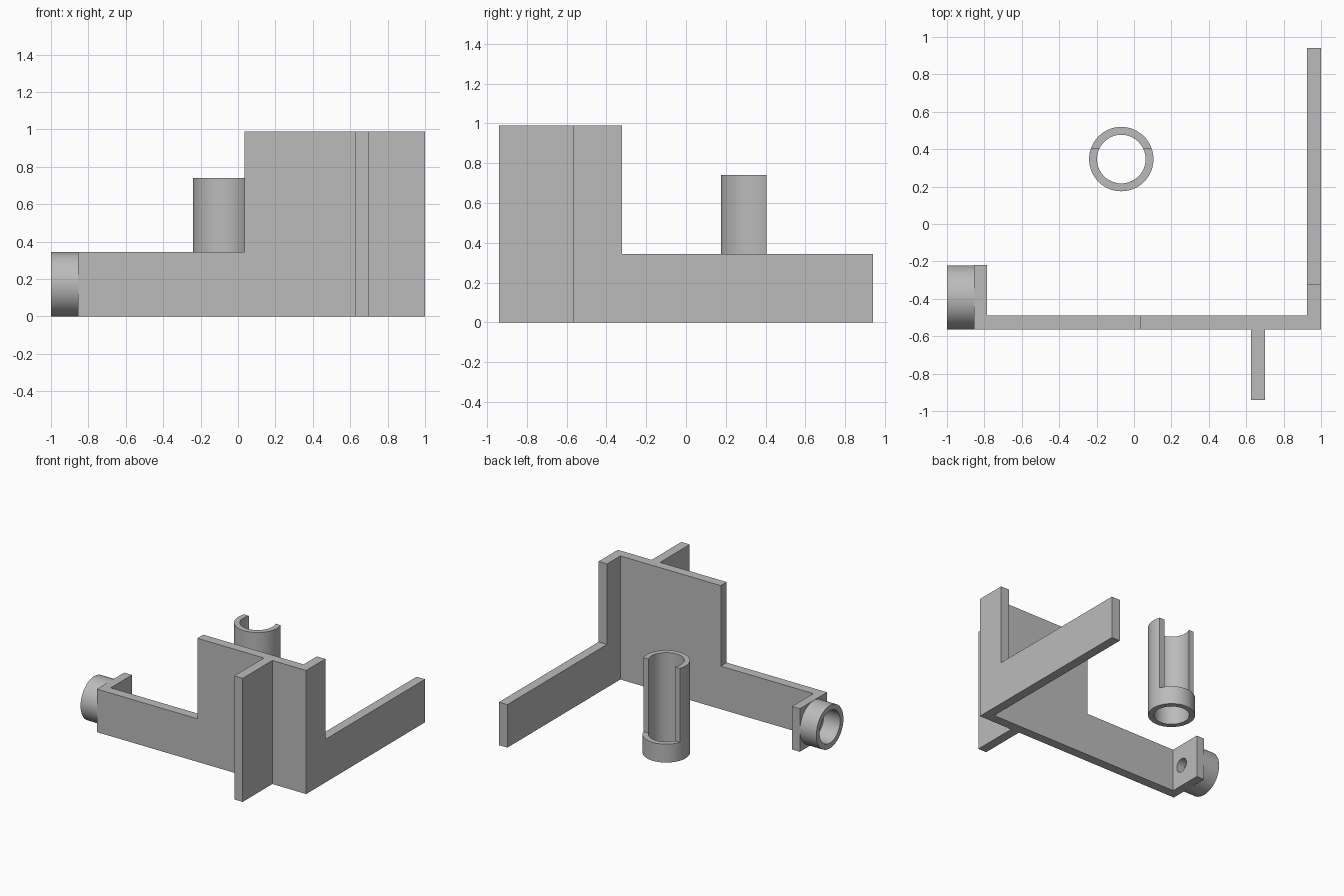
import bpy, bmesh, math
from mathutils import Matrix

if "Cube" in bpy.data.objects:
    bpy.data.objects.remove(bpy.data.objects["Cube"])

T = 0.075        # wall thickness
LOW, HIGH = 0.345, 0.99
R, R_IN = 0.172, 0.13

grey = bpy.data.materials.new("plain grey")
grey.diffuse_color = (0.5, 0.5, 0.5, 1)
grey.use_nodes = True
grey.node_tree.nodes["Principled BSDF"].inputs["Base Color"].default_value = grey.diffuse_color


def finish(name, bm, matrix=None, smooth=False):
    bmesh.ops.recalc_face_normals(bm, faces=bm.faces)
    me = bpy.data.meshes.new(name)
    bm.to_mesh(me)
    bm.free()
    if matrix:
        me.transform(matrix)
    me.materials.append(grey)
    ob = bpy.data.objects.new(name, me)
    bpy.context.collection.objects.link(ob)
    if smooth:
        bpy.ops.object.select_all(action='DESELECT')
        ob.select_set(True)
        bpy.context.view_layer.objects.active = ob
        bpy.ops.object.shade_smooth_by_angle(angle=math.radians(30))
    return ob


def prism(name, points, depth):
    """Closed outline of 3D points extruded along a vector."""
    bm = bmesh.new()
    face = bm.faces.new([bm.verts.new(p) for p in points])
    ext = bmesh.ops.extrude_face_region(bm, geom=[face])
    bmesh.ops.translate(bm, vec=depth,
                        verts=[v for v in ext["geom"] if isinstance(v, bmesh.types.BMVert)])
    return finish(name, bm)


def box(name, x0, x1, y0, y1, z1):
    return prism(name, [(x0, y0, 0), (x1, y0, 0), (x1, y1, 0), (x0, y1, 0)], (0, 0, z1))


def tube(name, z0, z1, matrix, cut=None, n=64):
    """Pipe along z; cut removes everything beyond that y, leaving an open channel."""
    bm = bmesh.new()
    rows = []
    for i in range(n + (cut is not None)):
        row = []
        for r, z in ((R, z0), (R, z1), (R_IN, z1), (R_IN, z0)):
            a0, span = 0, 2 * math.pi
            if cut is not None:
                a = math.asin(cut / r)
                a0, span = math.pi - a, math.pi + 2 * a
            t = a0 + span * i / n
            row.append(bm.verts.new((r * math.cos(t), r * math.sin(t), z)))
        rows.append(row)
    pairs = list(zip(rows, rows[1:]))
    if cut is None:
        pairs.append((rows[-1], rows[0]))
    else:
        bm.faces.new(rows[0])
        bm.faces.new(rows[-1])
    for p, q in pairs:
        for k in range(4):
            m = (k + 1) % 4
            bm.faces.new((p[k], p[m], q[m], q[k]))
    return finish(name, bm, matrix, True)


# stepped front and side walls, meeting at the right corner
Y0 = -0.565
prism("front_wall", [(-0.855, Y0, 0), (1, Y0, 0), (1, Y0, HIGH), (0.035, Y0, HIGH),
                     (0.035, Y0, LOW), (-0.855, Y0, LOW)], (0, T, 0))
prism("side_wall", [(1, Y0 + T, 0), (1, 0.94, 0), (1, 0.94, LOW), (1, -0.322, LOW),
                    (1, -0.322, HIGH), (1, Y0 + T, HIGH)], (-T, 0, 0))
box("front_fin", 0.625, 0.7, -0.94, Y0, HIGH)

# end plate with a small bore
plate = box("end_plate", -0.855, -0.785, Y0 + T, -0.22, LOW)
sideways = Matrix.Translation((-0.855, -0.393, R)) @ Matrix.Rotation(-math.pi / 2, 4, 'Y')
bm = bmesh.new()
bmesh.ops.create_cone(bm, cap_ends=True, segments=48, radius1=0.055, radius2=0.055, depth=0.4)
cutter = finish("bore_cutter", bm, sideways)
cutter.hide_render = True
cutter.hide_set(True)
mod = plate.modifiers.new("bore", 'BOOLEAN')
mod.operation, mod.object, mod.solver = 'DIFFERENCE', cutter, 'EXACT'

# socket on the outside of the plate
tube("side_socket", 0, 0.145, sideways)

# free-standing holder: closed ring below, open channel above
centre = Matrix.Translation((-0.068, 0.347, 0))
tube("holder_ring", 0, 0.147, centre)
tube("holder_channel", 0.147, 0.74, centre, cut=0.058)
